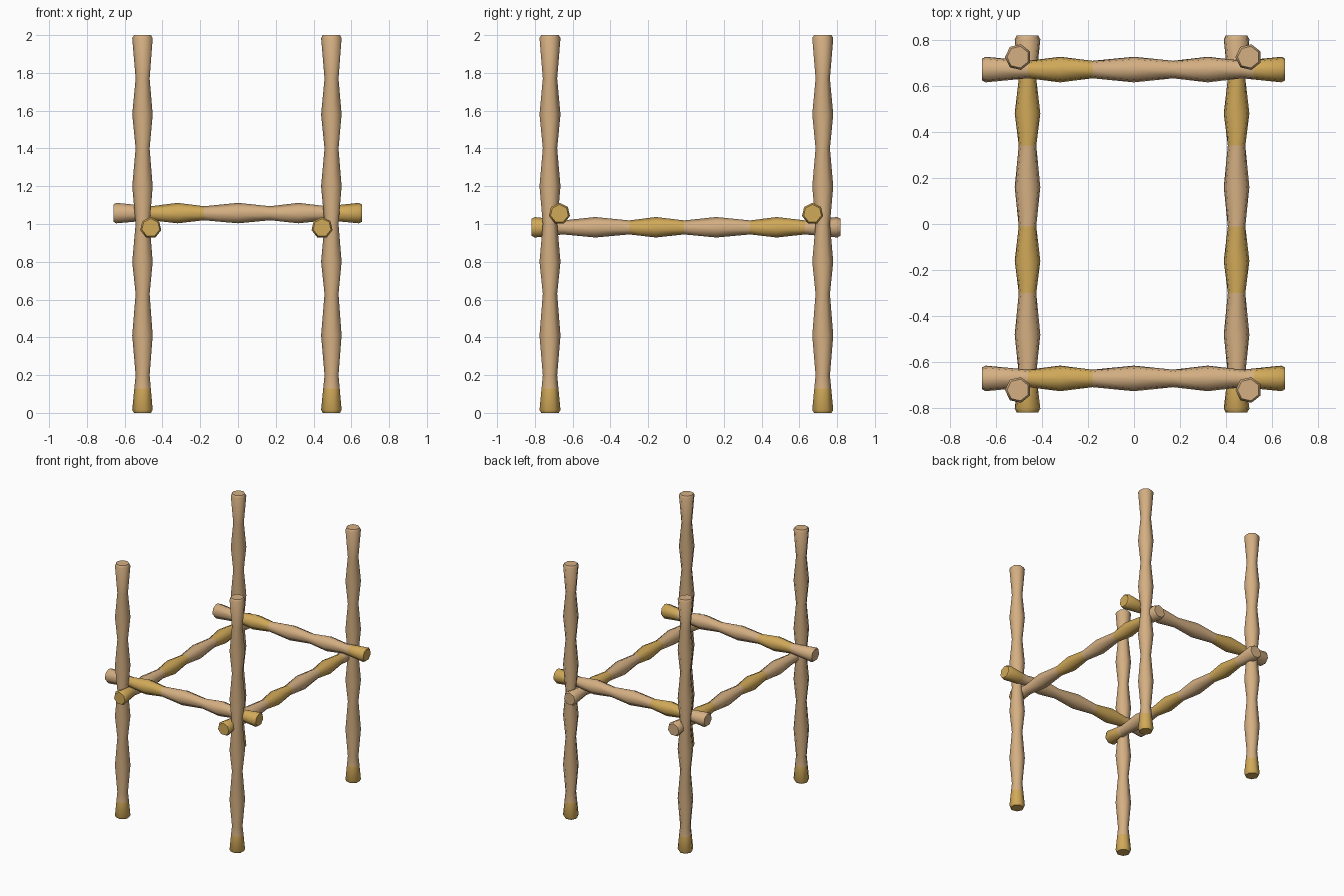
import bpy, bmesh, math
from mathutils import Matrix, Vector

cube = bpy.data.objects.get("Cube")
if cube:
    bpy.data.objects.remove(cube, do_unlink=True)


def make_material(name, rgb):
    m = bpy.data.materials.new(name)
    m.use_nodes = True
    m.diffuse_color = (*rgb, 1)
    m.node_tree.nodes["Principled BSDF"].inputs["Base Color"].default_value = (*rgb, 1)
    return m


MATERIALS = [make_material("pale_bamboo", (0.66, 0.43, 0.225)),
             make_material("golden_bamboo", (0.64, 0.40, 0.10))]
SIDES, WIDE, NARROW, CAP, BEVEL = 7, 0.057, 0.039, 0.048, 0.016


def make_pole(name, axis, centre, start, end, bulges, necks, golden):
    """Lathe a seven-sided pole with bulges and necks along one axis."""
    profile = [(start, CAP), (start + BEVEL, WIDE), (end - BEVEL, WIDE), (end, CAP)]
    profile += [(t, WIDE) for t in bulges] + [(t, NARROW) for t in necks]
    # Extra rings where the colour changes away from a neck
    known = sorted(profile)
    for t in {edge for span in golden for edge in span}:
        if start < t < end and all(abs(t - k[0]) > 0.005 for k in known):
            a = max(k for k in known if k[0] < t)
            b = min(k for k in known if k[0] > t)
            profile.append((t, a[1] + (b[1] - a[1]) * (t - a[0]) / (b[0] - a[0])))
    profile.sort()

    along = Vector([float(i == axis) for i in range(3)])
    u = Vector((0, 0, 1)) if axis < 2 else Vector((-1, 0, 0))
    v = along.cross(u)
    bm = bmesh.new()
    rings = []
    for t, r in profile:
        angles = [2 * math.pi * i / SIDES for i in range(SIDES)]
        rings.append([bm.verts.new(along * t + (u * math.cos(a) + v * math.sin(a)) * r)
                      for a in angles])
    for lower, upper in zip(rings, rings[1:]):
        for i in range(SIDES):
            j = (i + 1) % SIDES
            bm.faces.new((lower[i], lower[j], upper[j], upper[i]))
    bm.faces.new(rings[0][::-1])
    bm.faces.new(rings[-1])
    for f in bm.faces:
        t = f.calc_center_median()[axis]
        f.material_index = int(any(a <= t <= b for a, b in golden))
    bmesh.ops.recalc_face_normals(bm, faces=bm.faces)

    mesh = bpy.data.meshes.new(name)
    bm.to_mesh(mesh)
    bm.free()
    for m in MATERIALS:
        mesh.materials.append(m)
    obj = bpy.data.objects.new(name, mesh)
    obj.location = centre
    bpy.context.collection.objects.link(obj)
    bpy.ops.object.select_all(action='DESELECT')
    obj.select_set(True)
    bpy.context.view_layer.objects.active = obj
    bpy.ops.object.shade_smooth_by_angle(angle=math.radians(55))


# Upright posts
for side, x in (("right", -0.503), ("left", 0.497)):
    for end, y in (("front", -0.72), ("back", 0.724)):
        make_pole(f"{end}_{side}_post", 2, (x, y, 0), 0, 2,
                  (0.41, 0.8, 1.2, 1.58), (0.2, 0.63, 1.0, 1.4, 1.77),
                  [(0, 0.13)])

# Upper cross rails
for end, y in (("front", -0.67), ("back", 0.67)):
    make_pole(f"{end}_rail", 0, (0, y, 1.055), -0.66, 0.656,
              (-0.32, 0, 0.32), (-0.46, -0.18, 0.17, 0.47),
              [(-0.46, -0.18), (0.52, 0.66)])

# Lower side rails
for side, x in (("right", -0.462), ("left", 0.445)):
    make_pole(f"{side}_rail", 1, (x, 0, 0.98), -0.817, 0.817,
              (-0.48, -0.16, 0.16, 0.48), (-0.65, -0.3, -0.01, 0.34, 0.63),
              [(-0.82, -0.69), (-0.3, -0.01), (0.34, 0.63)])
